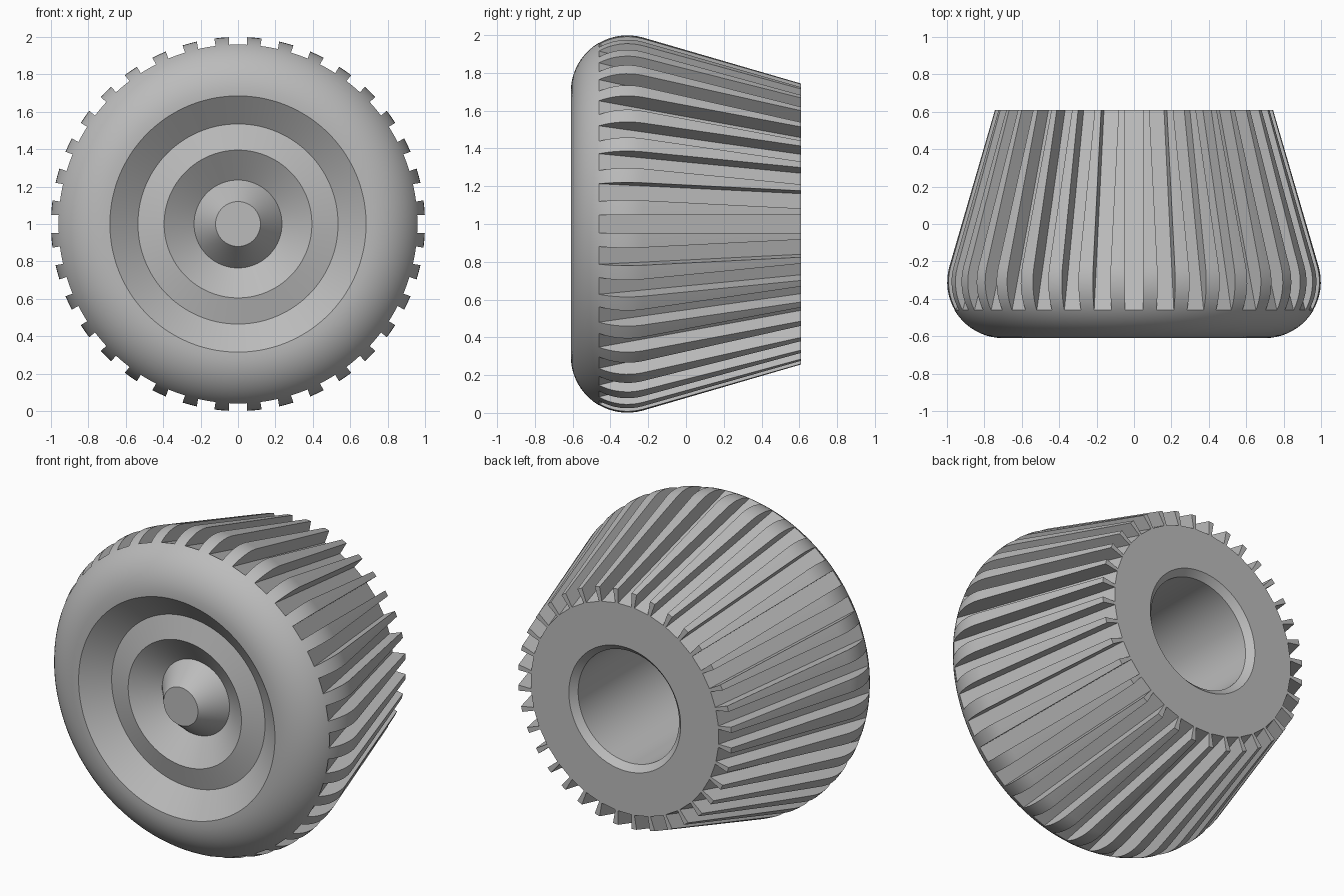
import bpy, bmesh, math
from mathutils import Matrix, Vector

cube = bpy.data.objects.get("Cube")
if cube:
    bpy.data.objects.remove(cube, do_unlink=True)

TEETH = 36
HALF_SLOT = 0.0475
AXIS = Vector((0, 1, 0))
HUB = Vector((0, 0, 1))

grey = bpy.data.materials.new("plain grey")
grey.use_nodes = True
colour = (0.5, 0.5, 0.5, 1)
grey.diffuse_color = colour
grey.node_tree.nodes["Principled BSDF"].inputs["Base Color"].default_value = colour


def finish(bm, name):
    bmesh.ops.recalc_face_normals(bm, faces=bm.faces)
    mesh = bpy.data.meshes.new(name)
    bm.to_mesh(mesh)
    bm.free()
    mesh.materials.append(grey)
    obj = bpy.data.objects.new(name, mesh)
    bpy.context.collection.objects.link(obj)
    return obj


def lathe(name, profile, segments):
    """Spin (radius, y) points around the wheel axis."""
    bm = bmesh.new()
    verts = [bm.verts.new((0, y, 1 + r)) for r, y in profile]
    edges = [bm.edges.new(pair) for pair in zip(verts, verts[1:])]
    bmesh.ops.spin(bm, geom=verts + edges, cent=HUB, axis=AXIS,
                   angle=math.tau, steps=segments, use_duplicate=False)
    bmesh.ops.remove_doubles(bm, verts=bm.verts, dist=0.0005)
    return finish(bm, name)


# Hub and stepped front recess
profile = [(0, -0.57), (0.12, -0.57), (0.235, -0.42), (0.395, -0.53),
           (0.535, -0.495), (0.685, -0.61)]
# Rounded shoulder that runs into the tapered side
for i in range(19):
    a = math.radians(-90 + 106 * i / 18)
    profile.append((0.7 + 0.3 * math.cos(a), -0.31 + 0.3 * math.sin(a)))
# Back face, chamfer and blind bore
profile += [(0.745, 0.61), (0.39, 0.61), (0.352, 0.572), (0.352, -0.25), (0, -0.25)]
wheel = lathe("ribbed_wheel", profile, 144)

# Slot cutters: one tapered block repeated around the axis
bm = bmesh.new()
for i in range(TEETH):
    block = bmesh.ops.create_cube(bm, size=1)["verts"]
    for v in block:
        back, outer = v.co.y > 0, v.co.z > 0
        floor = 0.629 if back else 0.957
        v.co = (math.copysign(HALF_SLOT, v.co.x), 0.7 if back else -0.46,
                1 + (1.2 if outer else floor))
    bmesh.ops.rotate(bm, verts=block, cent=HUB,
                     matrix=Matrix.Rotation(math.tau * i / TEETH, 3, AXIS))
cutter = finish(bm, "slot_cutter")
cutter.hide_render = True

cut = wheel.modifiers.new("slots", "BOOLEAN")
cut.operation = "DIFFERENCE"
cut.solver = "EXACT"
cut.object = cutter

bpy.ops.object.select_all(action="DESELECT")
wheel.select_set(True)
bpy.context.view_layer.objects.active = wheel
bpy.ops.object.modifier_apply(modifier=cut.name)
bpy.data.objects.remove(cutter, do_unlink=True)
bpy.ops.object.shade_smooth_by_angle(angle=math.radians(25))
